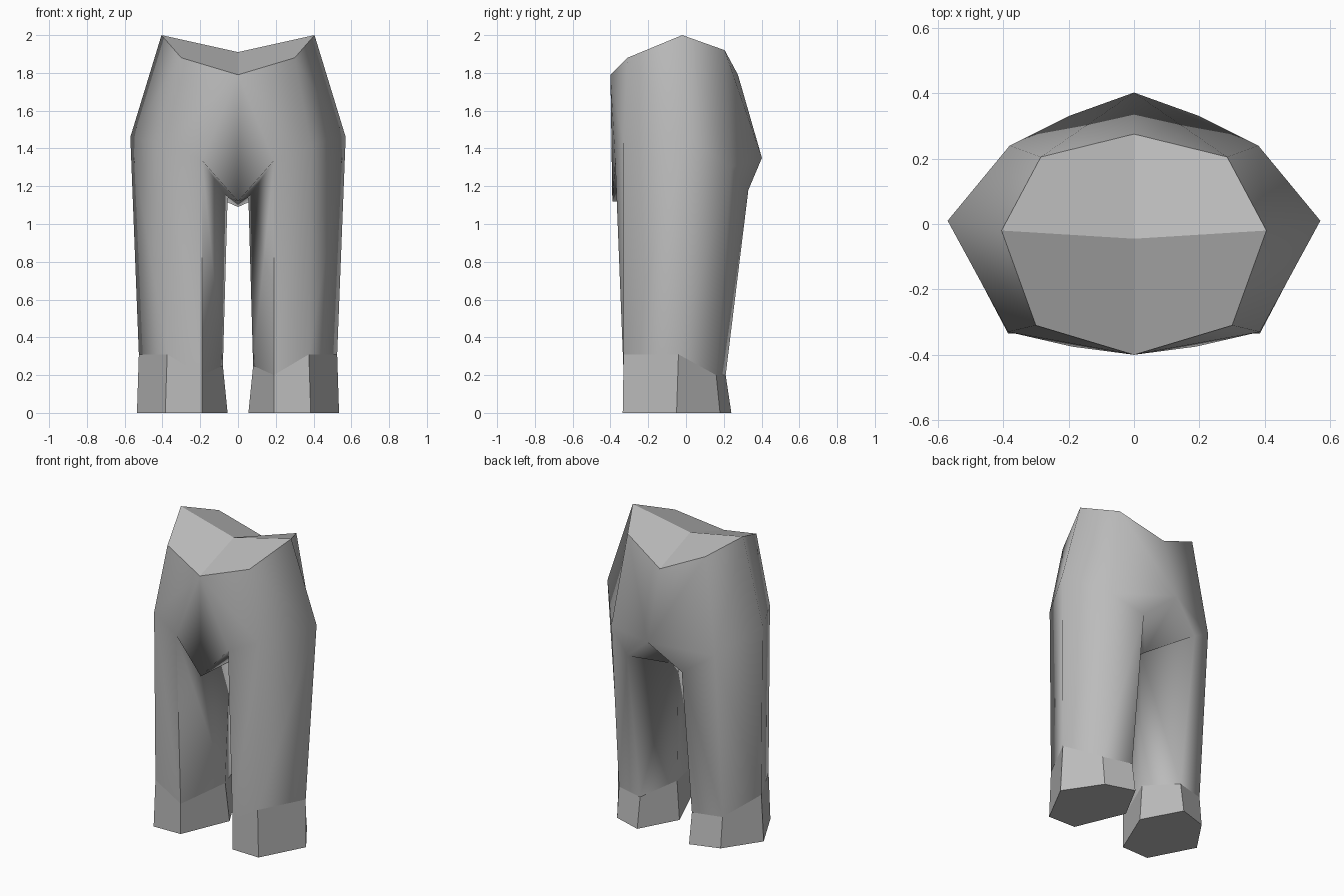
import bpy
import bmesh

if "Cube" in bpy.data.objects:
    bpy.data.objects.remove(bpy.data.objects["Cube"], do_unlink=True)

# Single cloth material
cloth = bpy.data.materials.new("grey_cloth")
cloth.use_nodes = True
GREY = (0.5, 0.5, 0.5, 1)
cloth.diffuse_color = GREY
cloth.node_tree.nodes["Principled BSDF"].inputs["Base Color"].default_value = GREY

# Leg loops, in order: outer, front outer, front inner, inner, back inner, back outer
thigh = [(.57, .01, 1.46), (.385, -.33, 1.42), (.19, -.375, 1.335),
         (.055, 0, 1.14), (.2, .33, 1.18), (.38, .24, 1.3)]
ankle = [(.525, -.04, .31), (.375, -.33, .31), (.19, -.33, .2),
         (.08, -.02, .25), (.19, .21, .2), (.38, .16, .2)]
hem = [(.535, -.05, 0), (.385, -.335, 0), (.19, -.33, 0),
       (.055, -.01, 0), (.19, .24, 0), (.38, .18, 0)]

# Waist rim from front centre to back centre, then the centre line points
waist = [(0, -.4, 1.79), (.3, -.31, 1.88), (.405, -.02, 2), (.285, .205, 1.92), (0, .275, 1.79)]
lid_centre = (0, -.045, 1.91)
crotch_front, crotch_mid, seat = (0, -.39, 1.12), (0, .1, 1.09), (0, .402, 1.35)

bm = bmesh.new()
pool = {}


def vert(p, side):
    key = (p[0] * side, p[1], p[2])
    if key not in pool:
        pool[key] = bm.verts.new(key)
    return pool[key]


def face(points, side, smooth=True):
    f = bm.faces.new([vert(p, side) for p in points])
    f.smooth = smooth


def build_half(side):
    outer, f_out, f_in, inner, b_in, b_out = thigh
    w_fc, w_f, w_s, w_b, w_bc = waist
    # Hips and seat
    for pts in [(w_fc, f_in, f_out, w_f), (w_fc, crotch_front, f_in),
                (w_f, f_out, outer, w_s), (w_s, outer, b_out, w_b),
                (w_b, b_out, seat, w_bc), (b_out, b_in, seat)]:
        face(pts, side)
    # Crotch underside
    face((crotch_front, crotch_mid, inner, f_in), side)
    face((crotch_mid, seat, b_in, inner), side)
    # Closed waist
    face((lid_centre, w_fc, w_f, w_s), side, False)
    face((lid_centre, w_s, w_b, w_bc), side, False)
    # Leg, flat-faced cuff and sole
    for top, low, smooth in ((thigh, ankle, True), (ankle, hem, False)):
        for i in range(len(top)):
            j = (i + 1) % len(top)
            face((top[i], low[i], low[j], top[j]), side, smooth)
    face(hem, side, False)
    # Sharp crease down the inner front of the leg
    crease = bm.edges.get((vert(thigh[2], side), vert(ankle[2], side)))
    crease.smooth = False


for side in (1, -1):
    build_half(side)
bmesh.ops.recalc_face_normals(bm, faces=bm.faces[:])

# Keep borders between smooth cloth and flat faces sharp
for e in bm.edges:
    if not all(f.smooth for f in e.link_faces):
        e.smooth = False

mesh = bpy.data.meshes.new("trousers")
bm.to_mesh(mesh)
bm.free()
mesh.materials.append(cloth)
trousers = bpy.data.objects.new("trousers", mesh)
bpy.context.collection.objects.link(trousers)
